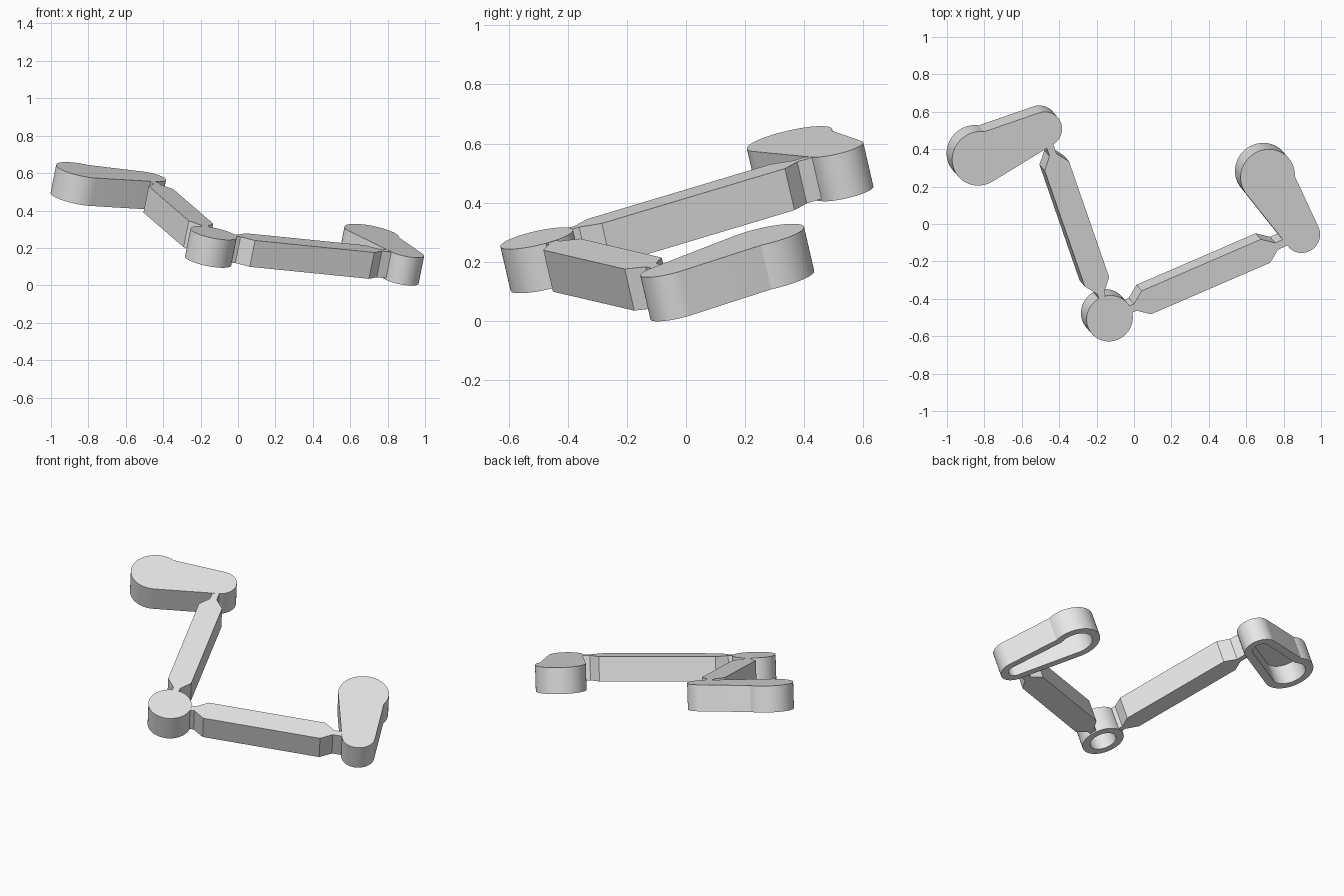
import bpy
import bmesh
import math
from mathutils import Matrix, Vector

if "Cube" in bpy.data.objects:
    bpy.data.objects.remove(bpy.data.objects["Cube"], do_unlink=True)

grey = bpy.data.materials.new("plain grey")
grey.use_nodes = True
grey.diffuse_color = (0.8, 0.8, 0.8, 1)
grey.node_tree.nodes["Principled BSDF"].inputs["Base Color"].default_value = (0.8, 0.8, 0.8, 1)

# The whole linkage lies in one tilted plane
UP = Vector((0.2, -0.23, 1)).normalized()
PAD_THICK, BAR_THICK, WALL, DEPTH = 0.156, 0.147, 0.047, 0.125


def on_plane(x, y):
    return Vector((x, y, 0.37 - 0.2 * x + 0.23 * y))


def frame(a, b):
    """Local frame at a, x towards b, z along the plane normal."""
    x = (b - a).normalized()
    y = UP.cross(x)
    m = Matrix((x, y, UP)).transposed().to_4x4()
    m.translation = a
    return m


def arc(cx, r, start, end, n):
    return [(cx + r * math.cos(start + (end - start) * i / n),
             r * math.sin(start + (end - start) * i / n)) for i in range(n + 1)]


def build(name, matrix, outer, thick, inner=None):
    """Extrude an outline downwards, with an optional pocket underneath."""
    bm = bmesh.new()

    def loop(points, z):
        return [bm.verts.new((x, y, z)) for x, y in points]

    def bridge(a, b):
        for i in range(len(a)):
            j = (i + 1) % len(a)
            bm.faces.new((a[i], a[j], b[j], b[i]))

    top, bottom = loop(outer, 0), loop(outer, -thick)
    bm.faces.new(top)
    bridge(top, bottom)
    if inner:
        rim, ceiling = loop(inner, -thick), loop(inner, DEPTH - thick)
        bridge(bottom, rim)
        bridge(rim, ceiling)
        bm.faces.new(ceiling)
    else:
        bm.faces.new(bottom)
    bmesh.ops.recalc_face_normals(bm, faces=bm.faces)
    mesh = bpy.data.meshes.new(name)
    bm.to_mesh(mesh)
    bm.free()
    mesh.materials.append(grey)
    obj = bpy.data.objects.new(name, mesh)
    bpy.context.collection.objects.link(obj)
    obj.matrix_world = matrix
    bpy.ops.object.select_all(action='DESELECT')
    obj.select_set(True)
    bpy.context.view_layer.objects.active = obj
    bpy.ops.object.shade_smooth_by_angle(angle=math.radians(20))
    return obj


def pad_outline(length, inset):
    """Big and small round ends; one side tangent, the other stepped in."""
    big, small = 0.148 - inset, 0.097 - inset
    tilt = math.asin((big - small) / length)
    notch = math.asin((0.125 - inset) / big)
    quarter = math.pi / 2
    return (arc(0, big, notch, 2 * math.pi - quarter + tilt, 48)
            + arc(length, small, tilt - quarter, quarter - 0.09, 32))


def pad(name, big_end, small_end):
    length = (small_end - big_end).length
    build(name, frame(big_end, small_end), pad_outline(length, 0), PAD_THICK,
          pad_outline(length, WALL))


def bar(name, a, b):
    length = (b - a).length
    half = [(0.1, 0.02), (0.15, 0.02), (0.215, 0.07)]
    half += [(length - x, w) for x, w in reversed(half)]
    half[-1] = (length - 0.085, 0.02)
    outline = half + [(x, -w) for x, w in reversed(half)]
    # kept a hair below the pad tops so the overlapping faces stay clean
    matrix = frame(a, b) @ Matrix.Translation((0, 0, -0.001))
    build(name, matrix, outline, BAR_THICK)


# Pivot points on the top plane
hub = on_plane(-0.13, -0.505)
right_elbow = on_plane(-0.48, 0.505)
left_elbow = on_plane(0.90, -0.06)

# Central round hub, hollow from below
turn = 2 * math.pi
build("hub", frame(hub, left_elbow), arc(0, 0.126, 0, turn, 64)[:-1], PAD_THICK,
      arc(0, 0.126 - WALL, 0, turn, 64)[:-1])

# Two linking bars with tapered ends and thin necks
bar("right_bar", hub, right_elbow)
bar("left_bar", hub, left_elbow)

# Two hollow end pads
pad("right_pad", on_plane(-0.827, 0.35), right_elbow)
pad("left_pad", on_plane(0.715, 0.255), left_elbow)
